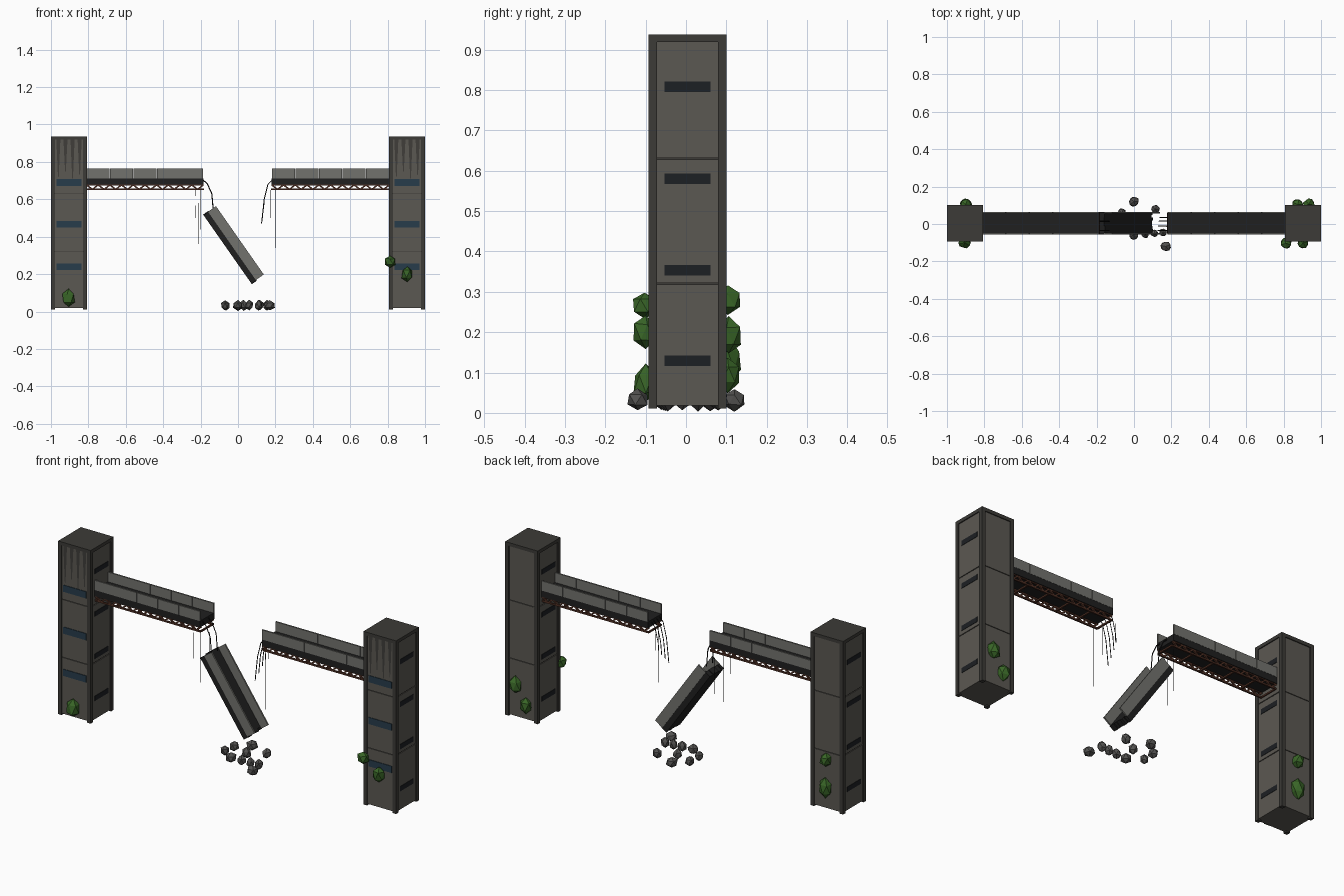
import bpy, bmesh, math, random
from mathutils import Vector, Matrix

if "Cube" in bpy.data.objects:
    bpy.data.objects.remove(bpy.data.objects["Cube"])

random.seed(7)
YC = 0.004  # shared centre line of towers and walkway


def mat(name, rgb):
    m = bpy.data.materials.new(name)
    m.diffuse_color = (*rgb, 1)
    m.use_nodes = True
    m.node_tree.nodes["Principled BSDF"].inputs["Base Color"].default_value = m.diffuse_color
    return m


CONCRETE = mat("concrete", (0.105, 0.098, 0.085))
FRAME = mat("dark_concrete", (0.045, 0.043, 0.038))
STAIN = mat("stain", (0.05, 0.047, 0.042))
GLASS = mat("dark_window", (0.012, 0.014, 0.017))
BLUE = mat("blue_window", (0.02, 0.045, 0.07))
DECK = mat("asphalt", (0.014, 0.014, 0.014))
RAIL = mat("rail_panel", (0.17, 0.17, 0.155))
RUST = mat("rust", (0.08, 0.03, 0.018))
LEAF = mat("foliage", (0.04, 0.13, 0.02))
ROCK = mat("rubble", (0.085, 0.083, 0.08))
CABLE = mat("cable", (0.01, 0.01, 0.01))


def finish(name, bm, material, matrix=None):
    bmesh.ops.recalc_face_normals(bm, faces=bm.faces)
    me = bpy.data.meshes.new(name)
    bm.to_mesh(me)
    bm.free()
    me.materials.append(material)
    ob = bpy.data.objects.new(name, me)
    if matrix:
        ob.matrix_world = matrix
    bpy.context.collection.objects.link(ob)
    return ob


def boxes(name, items, material, matrix=None):
    """One object from boxes given as (x0, x1, y0, y1, z0, z1)."""
    bm = bmesh.new()
    for x0, x1, y0, y1, z0, z1 in items:
        m = Matrix.Translation(((x0 + x1) / 2, (y0 + y1) / 2, (z0 + z1) / 2))
        bmesh.ops.create_cube(bm, size=1, matrix=m @ Matrix.Diagonal((x1 - x0, y1 - y0, z1 - z0, 1)))
    return finish(name, bm, material, matrix)


def bars(name, segments, w, material):
    """One object from thin square bars between point pairs."""
    bm = bmesh.new()
    for a, b in segments:
        a, b = Vector(a), Vector(b)
        d = b - a
        m = Matrix.Translation((a + b) / 2) @ d.to_track_quat('Z', 'Y').to_matrix().to_4x4()
        bmesh.ops.create_cube(bm, size=1, matrix=m @ Matrix.Diagonal((w, w, d.length, 1)))
    return finish(name, bm, material)


def lump(name, loc, size, material, jitter):
    bm = bmesh.new()
    bmesh.ops.create_icosphere(bm, subdivisions=1, radius=1)
    turn = Matrix.Rotation(random.uniform(0, 6), 3, 'Z')
    for v in bm.verts:
        v.co = turn @ v.co * random.uniform(1 - jitter, 1 + jitter * 0.4)
        v.co = Vector(loc) + Vector(c * s for c, s in zip(v.co, size))
    return finish(name, bm, material)


def cable(name, pts, r):
    cu = bpy.data.curves.new(name, 'CURVE')
    cu.dimensions = '3D'
    cu.bevel_depth = r
    cu.bevel_resolution = 0
    cu.use_fill_caps = True
    sp = cu.splines.new('POLY')
    sp.points.add(len(pts) - 1)
    for p, co in zip(sp.points, pts):
        p.co = (*co, 1)
    cu.materials.append(CABLE)
    bpy.context.collection.objects.link(bpy.data.objects.new(name, cu))


def tower(side, xc):
    h, i, p = 0.0965, 0.0915, 0.021
    # recessed core in three stacked storeys, leaving seams
    cuts = [0.016, 0.32, 0.63, 0.925]
    boxes(side + "_tower_core", [(xc - i, xc + i, YC - i, YC + i, a + 0.002, b - 0.002)
                                 for a, b in zip(cuts, cuts[1:])], CONCRETE)
    boxes(side + "_tower_seams", [(xc - i + .004, xc + i - .004, YC - i + .004, YC + i - .004, .02, .92)], FRAME)
    # corner posts and roof slab
    frame = [(xc + sx * h - (p if sx > 0 else 0), xc + sx * h + (p if sx < 0 else 0),
              YC + sy * h - (p if sy > 0 else 0), YC + sy * h + (p if sy < 0 else 0), 0.011, 0.925)
             for sx in (-1, 1) for sy in (-1, 1)]
    frame.append((xc - h, xc + h, YC - h, YC + h, 0.919, 0.937))
    boxes(side + "_tower_frame", frame, FRAME)
    # slit windows on both x faces
    boxes(side + "_tower_slit_windows", [(xc - i - .002, xc + i + .002, YC - .057, YC + .057, z - .013, z + .013)
                                         for z in (.129, .354, .58, .808)], GLASS)
    # blue windows on the front
    boxes(side + "_tower_front_windows", [(xc - .068, xc + .068, YC - i - .003, YC - i + .01, z - .018, z + .018)
                                          for z in (.24, .466, .69)], BLUE)
    # tapering stains under the roof edge
    bm = bmesh.new()
    for k, length in enumerate((.2, .17, .21, .19)):
        x, y = xc - .057 + k * .038, YC - i - .0015
        bm.faces.new([bm.verts.new(v) for v in
                      ((x - .011, y, .92), (x + .011, y, .92), (x + .002, y, .92 - length), (x - .002, y, .92 - length))])
    finish(side + "_tower_stains", bm, STAIN)


def rail_items(x0, x1, z0, z1, n):
    step = (x1 - x0) / n
    return [(x0 + k * step + .001, x0 + (k + 1) * step - .001, YC + s * .057 - .004, YC + s * .057 + .004, z0, z1)
            for k in range(n) for s in (-1, 1)]


def bridge(side, x0, x1):
    boxes(side + "_bridge_deck", [(x0, x1, YC - .06, YC + .06, .678, .712)], DECK)
    boxes(side + "_bridge_rails", rail_items(x0, x1, .712, .764, 5), RAIL)
    # rusted truss under each edge, with cross members
    seg, n = [], 10
    step = (x1 - x0) / n
    for s in (-1, 1):
        y = YC + s * .052
        for z in (.653, .677):
            seg.append(((x0, y, z), (x1, y, z)))
        for k in range(n):
            a = x0 + k * step
            seg.append(((a, y, .677), (a + step / 2, y, .653)))
            seg.append(((a + step / 2, y, .653), (a + step, y, .677)))
    for k in range(0, n + 1, 2):
        x = x0 + k * step
        seg.append(((x, YC - .052, .655), (x, YC + .052, .655)))
    bars(side + "_bridge_truss", seg, .008, RUST)


for side, s in (("left", -1), ("right", 1)):
    tower(side, s * .9035)
bridge("left", -.81, -.185)
bridge("right", .18, .81)

# fallen span: tilted piece with a ragged deck end
tilt = Matrix.Translation((-.056, 0, .332)) @ Matrix.Rotation(math.radians(55), 4, 'Y')
strips = [(-.228 + random.uniform(0, .012), .228 - random.uniform(0, .02), YC - .06 + k * .015, YC - .045 + k * .015, 0, .033)
          for k in range(8)]
boxes("fallen_span_deck", strips, DECK, tilt)
boxes("fallen_span_rails", rail_items(-.226, .222, .03, .082, 1), RAIL, tilt)

# torn cables at both broken ends
for k, y in enumerate((-.035, -.01, .015, .035)):
    d = .03 * k
    if k in (0, 2):
        cable("left_cable", [(-.19, y, .705), (-.165, y, .685), (-.14, y, .63), (-.132, y, .54)], .003)
    cable("right_cable", [(.185, y, .705), (.16, y, .68), (.14, y, .6), (.126 + d / 8, y, .47 + d)], .0025)

# thin dangling strands
for k, y in enumerate((-.05, -.015, .045)):
    cable("left_strand", [(-.228 + .014 * k, y, .65), (-.226 + .014 * k, y, (.5, .36, .42)[k])], .001)
    cable("right_strand", [(.2 - .025 * k, y, .65), (.2 - .025 * k, y, (.34, .5, .56)[k])], .001)

# rubble below the gap
for x, y in ((0, .12), (.115, .08), (.17, -.12), (.155, -.045), (.11, -.05), (.06, -.055), (0, -.06),
             (-.065, .06), (-.07, -.01), (.03, .03)):
    r = random.uniform(.023, .03) if abs(y) < .1 else .031
    lump("rubble_rock", (x, y, .033), (r, r, .029), ROCK, .15)

# overgrowth clinging to the towers
for x, y, z, w, h in ((-.905, -.1, .072, .038, .052), (.813, -.103, .267, .032, .036), (.905, -.1, .2, .033, .046),
                      (-.9, .104, .28, .032, .038), (-.9, .108, .13, .038, .055),
                      (.935, .106, .19, .035, .048), (.875, .103, .095, .036, .045)):
    lump("foliage_clump", (x, y, z), (w, .034, h), LEAF, .15)
